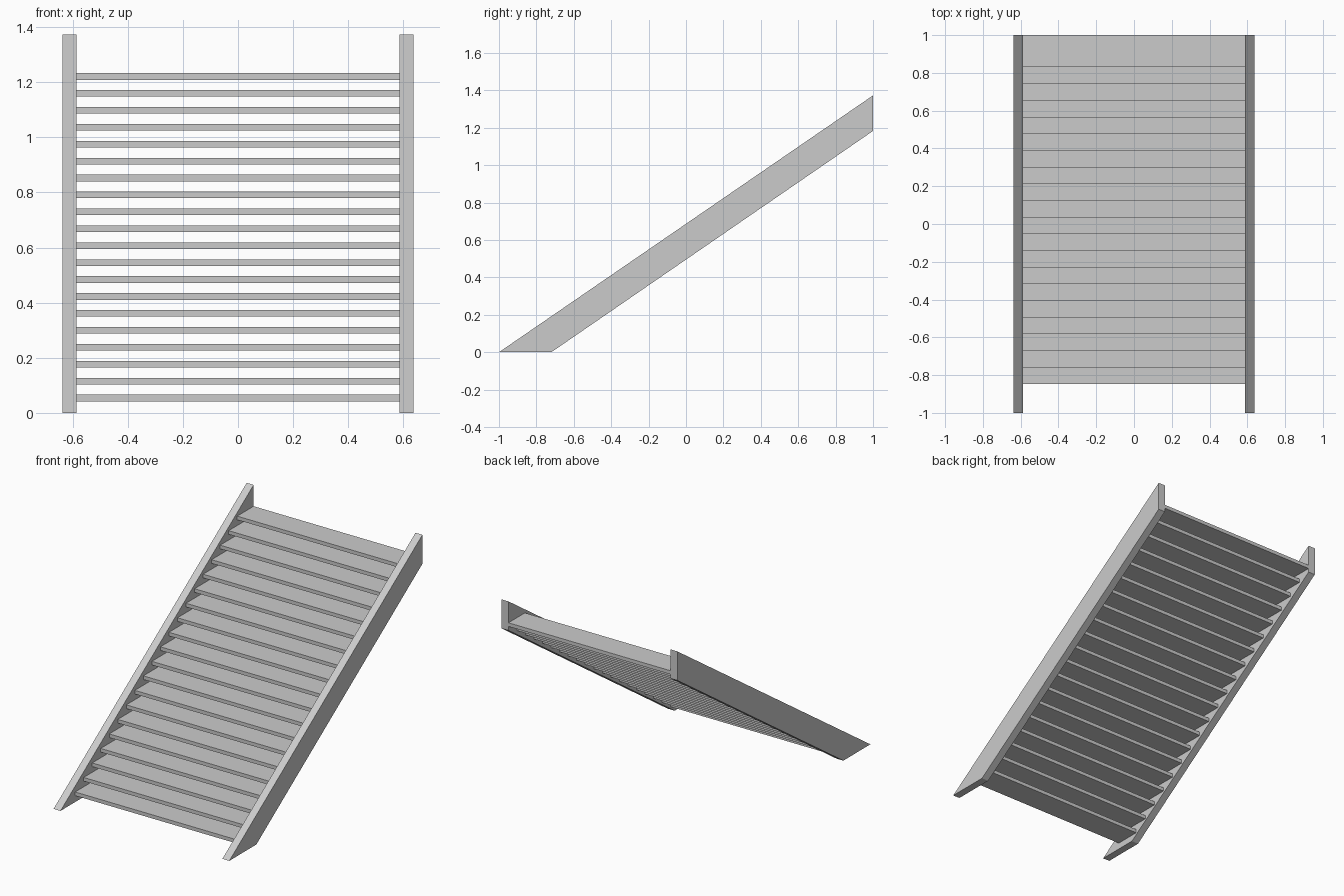
import bpy

if "Cube" in bpy.data.objects:
    bpy.data.objects.remove(bpy.data.objects["Cube"])

X_IN, X_OUT = 0.587, 0.637
COUNT = 20


def prism(name, profile, x0, x1):
    """Extrude a counter-clockwise (y, z) profile along x."""
    n = len(profile)
    verts = [(x, y, z) for x in (x0, x1) for y, z in profile]
    faces = [tuple(reversed(range(n))), tuple(range(n, 2 * n))]
    faces += [(i, (i + 1) % n, n + (i + 1) % n, n + i) for i in range(n)]
    mesh = bpy.data.meshes.new(name)
    mesh.from_pydata(verts, [], faces)
    obj = bpy.data.objects.new(name, mesh)
    bpy.context.collection.objects.link(obj)
    return obj


# Sloped side stringers, level at the foot and plumb at the top
side = [(-1, 0), (-0.72, 0), (1, 1.183), (1, 1.373)]
prism("left_stringer", side, -X_OUT, -X_IN)
prism("right_stringer", side, X_IN, X_OUT)

# Evenly spaced overlapping treads between the stringers
DEPTH, THICK = 0.17, 0.024
for i in range(COUNT):
    t = i / (COUNT - 1)
    y = -0.848 + 1.678 * t
    z = 0.042 + 1.167 * t
    prism(f"tread_{i + 1:02d}",
          [(y, z), (y + DEPTH, z), (y + DEPTH, z + THICK), (y, z + THICK)],
          -X_IN, X_IN)
